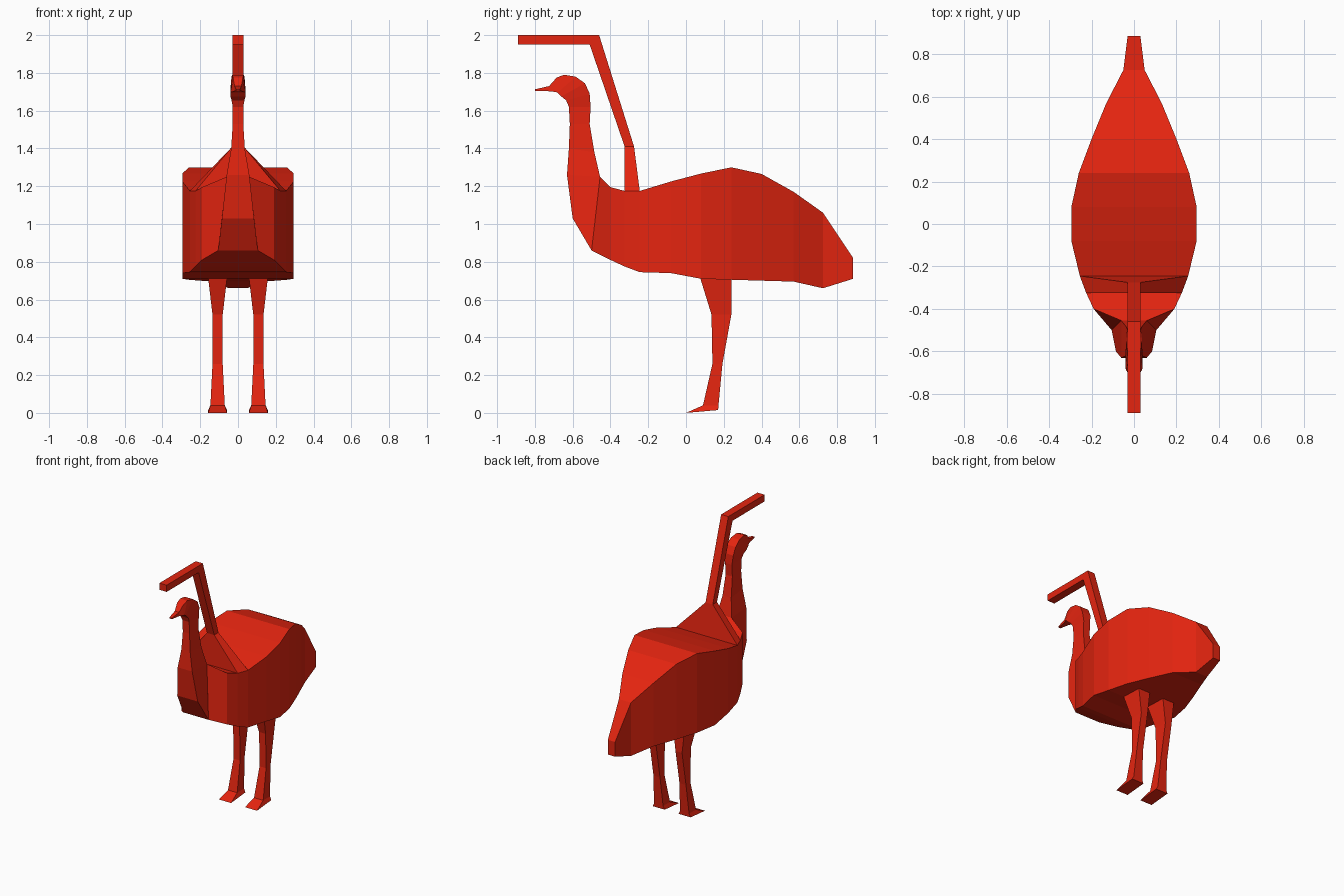
import bpy, bmesh

red = bpy.data.materials.new("red")
red.diffuse_color = (0.78, 0.018, 0.005, 1)


def loft(name, sections, x=0.0, cap_start=True):
    """Skin four-sided sections; each is (y, z, half_width) for edge A then edge B."""
    bm = bmesh.new()
    rings = []
    for ya, za, wa, yb, zb, wb in sections:
        rings.append([bm.verts.new(p) for p in (
            (x - wa, ya, za), (x + wa, ya, za), (x + wb, yb, zb), (x - wb, yb, zb))])
    for a, b in zip(rings, rings[1:]):
        for i in range(4):
            j = (i + 1) % 4
            bm.faces.new((a[i], a[j], b[j], b[i]))
    if cap_start:
        bm.faces.new(rings[0][::-1])
    bm.faces.new(rings[-1])
    bmesh.ops.remove_doubles(bm, verts=bm.verts, dist=0.0005)
    bmesh.ops.recalc_face_normals(bm, faces=bm.faces)
    mesh = bpy.data.meshes.new(name)
    bm.to_mesh(mesh)
    bm.free()
    mesh.materials.append(red)
    obj = bpy.data.objects.new(name, mesh)
    bpy.context.collection.objects.link(obj)
    return obj


# Body: y, bottom z, top z, half width
body = [(-0.40, 0.81, 1.195, 0.19), (-0.325, 0.775, 1.175, 0.225),
        (-0.245, 0.745, 1.175, 0.255), (-0.08, 0.74, 1.225, 0.295),
        (0.08, 0.71, 1.267, 0.295), (0.24, 0.705, 1.30, 0.26),
        (0.40, 0.70, 1.265, 0.20), (0.57, 0.695, 1.17, 0.13),
        (0.725, 0.66, 1.06, 0.05), (0.885, 0.71, 0.82, 0.03)]
# The front end slants along the base of the neck
breast = (-0.50, 0.86, 0.105, -0.455, 1.25, 0.06)
loft("body", [breast] + [(y, b, w, y, t, w) for y, b, t, w in body], cap_start=False)

# Neck, head and beak: front edge and back edge
neck = [(-0.50, 0.86, 0.105, -0.50, 0.86, 0.105),
        (-0.60, 1.03, 0.085, -0.48, 1.03, 0.085),
        (-0.63, 1.26, 0.06, -0.455, 1.25, 0.06),
        (-0.62, 1.40, 0.036, -0.485, 1.38, 0.036),
        (-0.615, 1.53, 0.028, -0.51, 1.53, 0.028),
        (-0.62, 1.62, 0.028, -0.505, 1.62, 0.028),
        (-0.635, 1.655, 0.034, -0.51, 1.69, 0.036),
        (-0.66, 1.675, 0.04, -0.535, 1.745, 0.038),
        (-0.68, 1.695, 0.04, -0.585, 1.78, 0.034),
        (-0.69, 1.70, 0.036, -0.645, 1.79, 0.03),
        (-0.70, 1.70, 0.03, -0.685, 1.775, 0.026),
        (-0.73, 1.703, 0.02, -0.725, 1.73, 0.018),
        (-0.80, 1.705, 0.01, -0.80, 1.713, 0.01)]
loft("neck_and_head", neck, cap_start=False)

# Legs with flat pointed feet
leg = [(0.075, 0.715, 0.05, 0.24, 0.715, 0.05),
       (0.135, 0.52, 0.027, 0.24, 0.52, 0.027),
       (0.14, 0.26, 0.027, 0.193, 0.26, 0.027),
       (0.09, 0.04, 0.038, 0.172, 0.04, 0.038),
       (0.0, 0.0, 0.05, 0.17, 0.015, 0.05)]
for side, x in (("left", -0.108), ("right", 0.108)):
    loft(side + "_leg", leg, x)

# Handle: flared saddle base, leaning post and forward bar
handle = [(-0.325, 1.175, 0.225, -0.245, 1.175, 0.255),
          (-0.325, 1.41, 0.03, -0.275, 1.41, 0.03),
          (-0.51, 1.95, 0.03, -0.46, 2.0, 0.03),
          (-0.89, 1.95, 0.03, -0.89, 2.0, 0.03)]
loft("handle", handle, cap_start=False)
